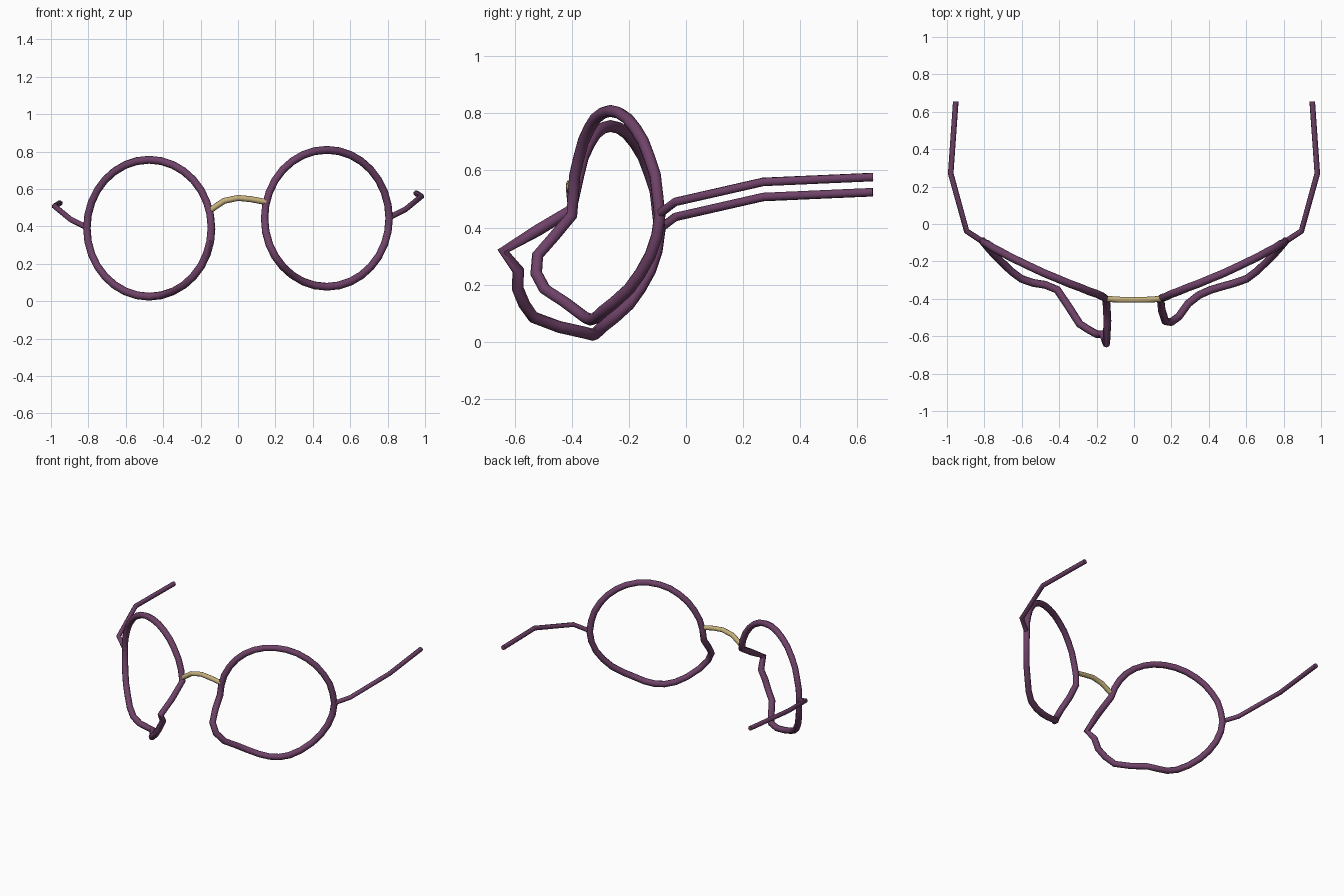
import bpy
from math import cos, sin, tau

if "Cube" in bpy.data.objects:
    bpy.data.objects.remove(bpy.data.objects["Cube"])


def material(name, color):
    m = bpy.data.materials.new(name)
    m.diffuse_color = color
    m.use_nodes = True
    m.node_tree.nodes["Principled BSDF"].inputs["Base Color"].default_value = m.diffuse_color
    return m


plum = material("plum_frame", (0.16, 0.055, 0.14, 1))
gold = material("gold_bridge", (0.55, 0.43, 0.20, 1))


def tube(name, points, radius, mat, closed=False):
    """Round wire swept along a polyline, turned into a smooth mesh."""
    cu = bpy.data.curves.new(name, 'CURVE')
    cu.dimensions = '3D'
    cu.bevel_depth = radius
    cu.bevel_resolution = 2
    cu.use_fill_caps = True
    sp = cu.splines.new('POLY')
    sp.points.add(len(points) - 1)
    for p, co in zip(sp.points, points):
        p.co = (*co, 1)
    sp.use_cyclic_u = closed
    ob = bpy.data.objects.new(name, cu)
    bpy.context.collection.objects.link(ob)
    bpy.ops.object.select_all(action='DESELECT')
    ob.select_set(True)
    bpy.context.view_layer.objects.active = ob
    bpy.ops.object.convert(target='MESH')
    ob = bpy.context.object
    ob.data.materials.clear()
    ob.data.materials.append(mat)
    bpy.ops.object.shade_smooth_by_angle(angle=0.9)
    return ob


def rim_points(side, zc, depth):
    """Rim of 32 points: starts at the nose, runs down, outward and over the top."""
    keys = sorted(depth)
    pts = []
    for k in range(32):
        lo = max(i for i in keys if i <= k)
        hi = min(i for i in keys if i > k)
        y = depth[lo] + (depth[hi] - depth[lo]) * (k - lo) / (hi - lo)
        a = tau * k / 32
        pts.append((side * (0.475 - 0.333 * cos(a)), y, zc - 0.366 * sin(a)))
    return pts


# depth (y) of each bent rim by point number
outer = {9: -.315, 10: -.293, 11: -.25, 12: -.20, 13: -.16, 14: -.125, 15: -.102,
         16: -.092, 18: -.108, 20: -.15, 22: -.205, 24: -.265, 26: -.318, 28: -.36}
right = {0: -.40, 1: -.46, 2: -.52, 3: -.525, 4: -.495, 5: -.425, 6: -.38,
         7: -.352, 8: -.333, **outer, 30: -.39, 32: -.40}
left = {0: -.52, 1: -.64, 2: -.588, 3: -.59, 4: -.567, 5: -.535, 6: -.445,
        7: -.352, 8: -.325, **outer, 30: -.388, 31: -.402, 32: -.52}

# rims and temples, the left side hanging lower
for label, side, zc, depth in (("right", 1, 0.443, right), ("left", -1, 0.39, left)):
    tube(label + "_rim", rim_points(side, zc, depth), 0.021, plum, True)
    temple = [(.80, -.10, 0), (.895, -.038, .047), (.98, .27, .117), (.953, .655, .134)]
    tube(label + "_temple", [(side * x, y, zc + z) for x, y, z in temple], 0.0155, plum)

# arched nose bridge
tube("nose_bridge", [(-.15, -.40, .485), (-.075, -.405, .536), (0, -.405, .552),
                     (.07, -.405, .545), (.15, -.40, .53)], 0.016, gold)
